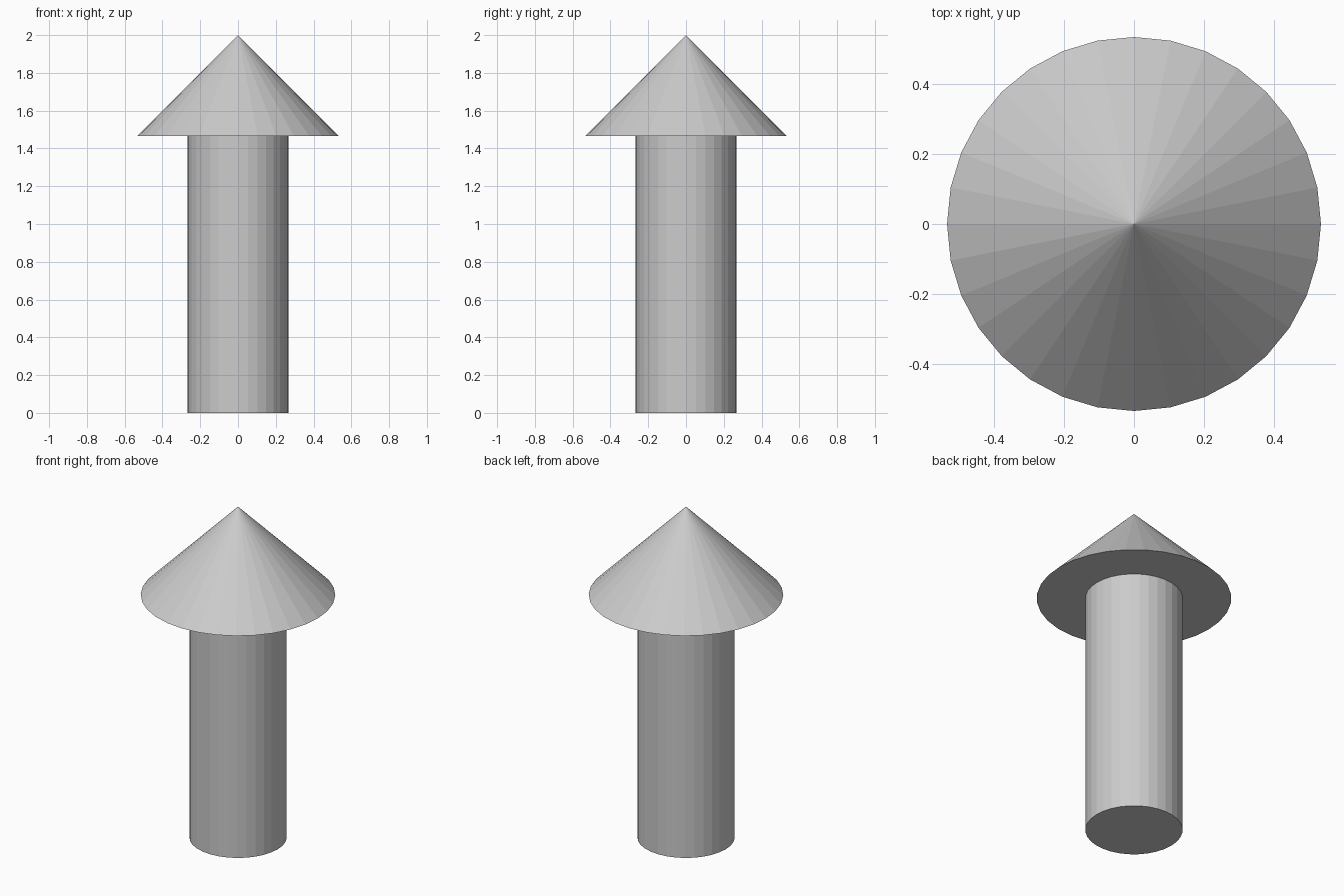
import bpy

if "Cube" in bpy.data.objects:
    bpy.data.objects.remove(bpy.data.objects["Cube"])

SIDES = 32
SHAFT_R, HEAD_R = 0.2667, 0.5333
SHAFT_H, TOTAL_H = 1.4667, 2.0


def tapered(name, r_bottom, r_top, z0, z1):
    """Flat-shaded round part standing between two heights."""
    bpy.ops.mesh.primitive_cone_add(
        vertices=SIDES, radius1=r_bottom, radius2=r_top,
        depth=z1 - z0, location=(0, 0, (z0 + z1) / 2))
    obj = bpy.context.object
    obj.name = obj.data.name = name
    return obj


# Straight round shaft
tapered("arrow_shaft", SHAFT_R, SHAFT_R, 0, SHAFT_H)

# Pointed conical head
tapered("arrow_head", HEAD_R, 0, SHAFT_H, TOTAL_H)
